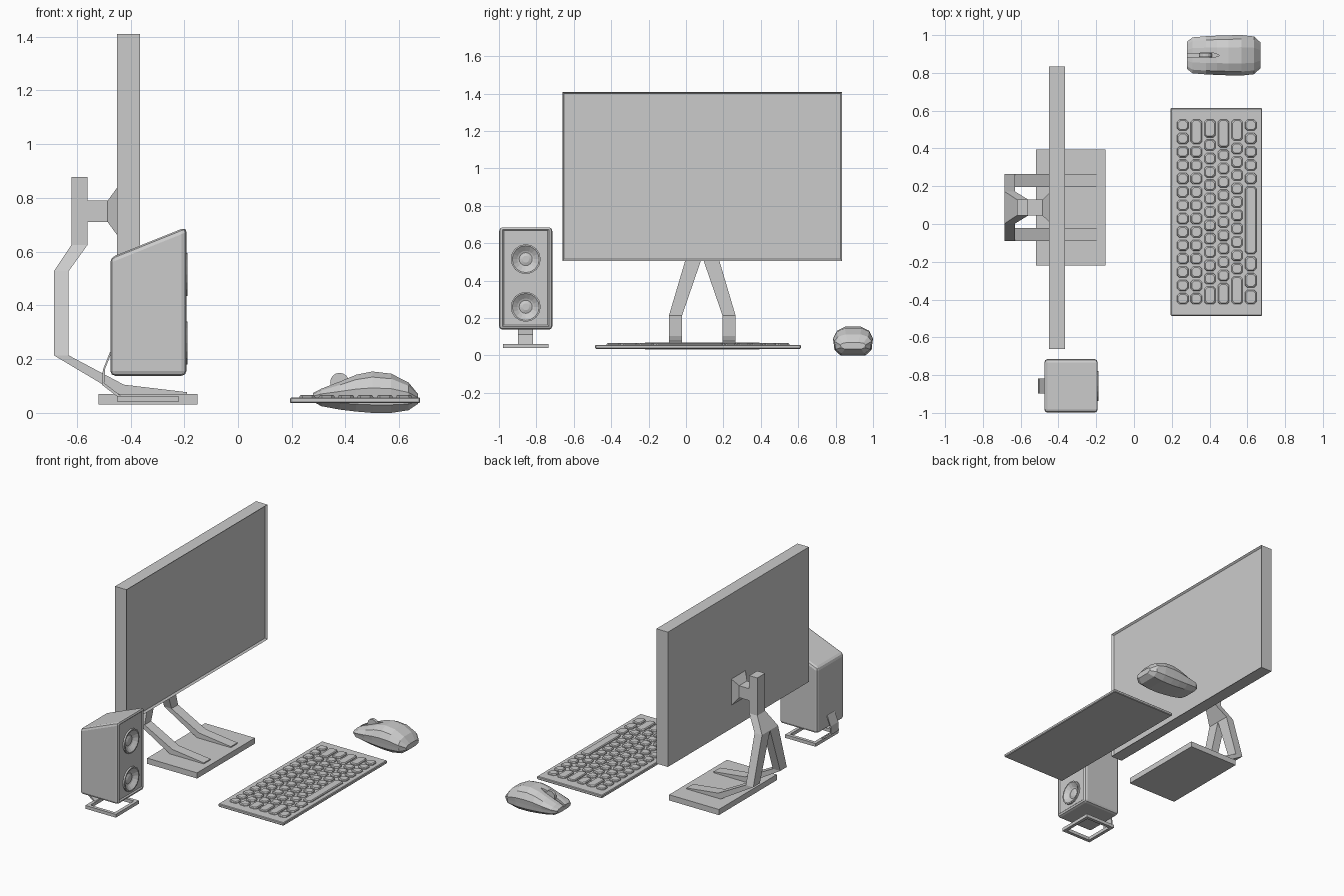
import bpy, bmesh
from math import cos, sin, pi
from mathutils import Vector

if "Cube" in bpy.data.objects:
    bpy.data.objects.remove(bpy.data.objects["Cube"])


def finish(name, bm):
    bmesh.ops.recalc_face_normals(bm, faces=bm.faces[:])
    me = bpy.data.meshes.new(name)
    bm.to_mesh(me)
    bm.free()
    ob = bpy.data.objects.new(name, me)
    bpy.context.collection.objects.link(ob)
    return ob


def loft(bm, rings):
    vs = [[bm.verts.new(p) for p in r] for r in rings]
    n = len(vs[0])
    for a, b in zip(vs, vs[1:]):
        for i in range(n):
            bm.faces.new((a[i], a[(i + 1) % n], b[(i + 1) % n], b[i]))
    bm.faces.new(vs[0][::-1])
    bm.faces.new(vs[-1])


def rect(x, y0, y1, z0, z1):
    return [(x, y0, z0), (x, y1, z0), (x, y1, z1), (x, y0, z1)]


def box(bm, x0, x1, y0, y1, z0, z1):
    loft(bm, [rect(x0, y0, y1, z0, z1), rect(x1, y0, y1, z0, z1)])


def recess(bm, border, depth):
    # sink the large face that looks towards +x
    bmesh.ops.recalc_face_normals(bm, faces=bm.faces[:])
    bm.normal_update()
    f = max((f for f in bm.faces if f.normal.x > 0.9), key=lambda f: f.calc_area())
    bmesh.ops.inset_region(bm, faces=[f], thickness=border)
    bmesh.ops.translate(bm, verts=f.verts[:], vec=(-depth, 0, 0))


def cut(ob, cutter):
    cutter.hide_render = True
    cutter.hide_viewport = True
    m = ob.modifiers.new("cut", 'BOOLEAN')
    m.operation = 'DIFFERENCE'
    m.object = cutter
    m.solver = 'EXACT'


def cylinder(bm, c, r, length, axis, n=16):
    q = Vector((0, 0, 1)).rotation_difference(Vector(axis))
    rings = [[Vector(c) + q @ Vector((r * cos(2 * pi * i / n), r * sin(2 * pi * i / n), h))
              for i in range(n)] for h in (-length / 2, length / 2)]
    loft(bm, rings)


# monitor panel with sunken screen
CY = 0.087
bm = bmesh.new()
box(bm, -0.45, -0.365, CY - 0.748, CY + 0.748, 0.505, 1.41)
recess(bm, 0.014, 0.012)
finish("monitor_panel", bm)

# stand: base, post, mount arm
bm = bmesh.new()
box(bm, -0.52, -0.15, CY - 0.307, CY + 0.307, 0.032, 0.07)
finish("stand_base", bm)
bm = bmesh.new()
box(bm, -0.62, -0.56, CY - 0.042, CY + 0.042, 0.625, 0.878)
finish("stand_post", bm)
bm = bmesh.new()
loft(bm, [rect(x, CY - w, CY + w, 0.75 - h, 0.75 + h)
          for x, w, h in ((-0.56, 0.042, 0.04), (-0.485, 0.042, 0.04), (-0.45, 0.075, 0.088))])
finish("mount_arm", bm)

# stand legs: (rear x,z) (front x,z) (inner, outer y offset)
LEG = [((-0.62, 0.625), (-0.56, 0.625), (0, 0.042)),
       ((-0.685, 0.528), (-0.63, 0.528), (0, 0.085)),
       ((-0.685, 0.214), (-0.63, 0.214), (0.108, 0.178)),
       ((-0.44, 0.068), (-0.425, 0.105), (0.108, 0.178)),
       ((-0.19, 0.066), (-0.19, 0.077), (0.108, 0.178))]
for s, side in ((-1, "left"), (1, "right")):
    bm = bmesh.new()
    loft(bm, [[(a[0], CY + s * i, a[1]), (a[0], CY + s * o, a[1]),
               (b[0], CY + s * o, b[1]), (b[0], CY + s * i, b[1])] for a, b, (i, o) in LEG])
    finish("stand_leg_" + side, bm)

# speaker cabinet with slanted top
SY = -0.857
side = [(-0.475, 0.138), (-0.192, 0.138), (-0.192, 0.692), (-0.475, 0.578)]
bm = bmesh.new()
loft(bm, [[(x, y, z) for x, z in side] for y in (SY - 0.142, SY + 0.142)])
bmesh.ops.recalc_face_normals(bm, faces=bm.faces[:])
bmesh.ops.bevel(bm, geom=bm.edges[:], offset=0.018, segments=2, profile=0.5, affect='EDGES')
recess(bm, 0.01, 0.007)
cabinet = finish("speaker_cabinet", bm)

# speaker cones set in round holes
cut_bm = bmesh.new()
for z, part in ((0.26, "lower_cone"), (0.515, "upper_cone")):
    cylinder(cut_bm, (-0.19, SY + 0.0, z), 0.075, 0.08, (1, 0, 0))
    bm = bmesh.new()
    prof = [(0.074, -0.23), (0.08, -0.199), (0.08, -0.188), (0.072, -0.188),
            (0.045, -0.208), (0.035, -0.212), (0.018, -0.206)]
    loft(bm, [[(x, SY + r * cos(2 * pi * i / 16), z + r * sin(2 * pi * i / 16))
               for i in range(16)] for r, x in prof])
    finish("speaker_" + part, bm)
cut(cabinet, finish("cone_hole_cutter", cut_bm))

# speaker foot: open frame and bent strip
bm = bmesh.new()
rings = []
for z0, z1 in ((0.04, 0.062),):
    for cx, cy in ((-0.448, -1), (-0.222, -1), (-0.222, 1), (-0.448, 1)):
        ix = cx + (0.022 if cx < -0.3 else -0.022)
        rings.append([(cx, SY + cy * 0.122, z0), (cx, SY + cy * 0.122, z1),
                      (ix, SY + cy * 0.1, z1), (ix, SY + cy * 0.1, z0)])
vs = [[bm.verts.new(p) for p in r] for r in rings]
for k in range(4):
    a, b = vs[k], vs[(k + 1) % 4]
    for i in range(4):
        bm.faces.new((a[i], a[(i + 1) % 4], b[(i + 1) % 4], b[i]))
finish("speaker_foot_frame", bm)
bm = bmesh.new()
path = [(-0.435, 0.05), (-0.455, 0.065), (-0.507, 0.105), (-0.503, 0.16), (-0.477, 0.225)]
loft(bm, [[(x, SY - 0.04, z), (x, SY + 0.04, z),
           (x + 0.009, SY + 0.04, z + 0.006), (x + 0.009, SY - 0.04, z + 0.006)] for x, z in path])
finish("speaker_foot_strip", bm)

# keyboard plate
bm = bmesh.new()
box(bm, 0.194, 0.678, -0.486, 0.614, 0.036, 0.057)
bmesh.ops.bevel(bm, geom=bm.edges[:], offset=0.004, segments=1, affect='EDGES')
finish("keyboard_plate", bm)

# keycaps: chamfered tapered caps, row widths in key units
ROWS = [[1] * 14,
        [1] * 12 + [2],
        [1.5] + [1] * 11 + [1.5],
        [1.75] + [1] * 10 + [2.25],
        [2.25] + [1] * 10 + [1.75],
        [1.25, 1.25, 1.25, 5.25, 1, 1, 1, 1, 1]]


def cap(x0, x1, y0, y1, z, c):
    return [(x0 + c, y0, z), (x1 - c, y0, z), (x1, y0 + c, z), (x1, y1 - c, z),
            (x1 - c, y1, z), (x0 + c, y1, z), (x0, y1 - c, z), (x0, y0 + c, z)]


bm = bmesh.new()
U, PX = 0.0707, 0.072
for r, row in enumerate(ROWS):
    x, y = 0.222 + r * PX, -0.431
    for w in row:
        loft(bm, [cap(x + g, x + PX - g, y + g, y + w * U - g, z, 0.012)
                  for g, z in ((0.006, 0.055), (0.007, 0.062), (0.012, 0.067))])
        y += w * U
finish("keycaps", bm)

# mouse body: (x, half width, bottom, waist, top)
MY = 0.893
SECT = [(0.28, 0.072, 0.042, 0.056, 0.074), (0.31, 0.095, 0.025, 0.06, 0.09),
        (0.38, 0.101, 0.012, 0.06, 0.117), (0.44, 0.104, 0.005, 0.06, 0.142),
        (0.50, 0.106, 0.0, 0.06, 0.154), (0.57, 0.107, 0.0, 0.06, 0.146),
        (0.635, 0.1, 0.01, 0.056, 0.113), (0.67, 0.068, 0.034, 0.05, 0.07)]
HALF = [(0.4, 1), (0.8, 0.78), (1, 0.35), (0.96, 0), (0.93, -0.5), (0.62, -1)]
bm = bmesh.new()
rings = []
for x, w, zb, zm, zt in SECT:
    h = [(f * w, zm + g * ((zt - zm) if g > 0 else (zm - zb))) for f, g in HALF]
    rings.append([(x, MY + y, z) for y, z in h] + [(x, MY - y, z) for y, z in reversed(h)])
loft(bm, rings)
mouse = finish("mouse_body", bm)

# slot between the mouse buttons
bm = bmesh.new()
loft(bm, [rect(x, MY - w, MY + w, z, z + 0.08)
          for x, w, z in ((0.26, 0.008, 0.058), (0.38, 0.012, 0.1), (0.42, 0.012, 0.12), (0.45, 0.002, 0.135))])
cut(mouse, finish("button_slot_cutter", bm))

# scroll wheel
bm = bmesh.new()
cylinder(bm, (0.378, MY, 0.114), 0.035, 0.019, (0, 1, 0))
finish("scroll_wheel", bm)
